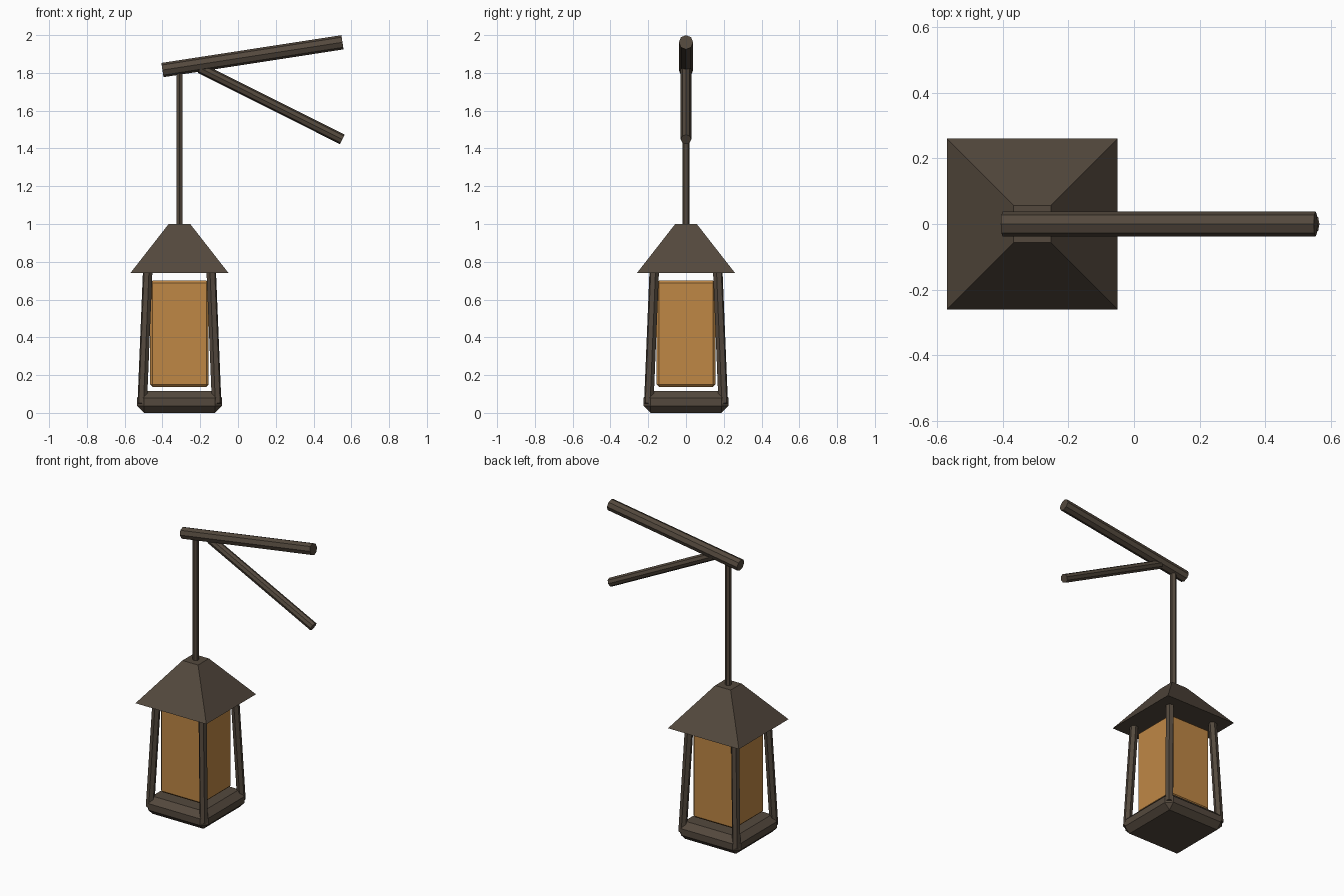
import bpy, bmesh, math
from mathutils import Vector, Matrix

if "Cube" in bpy.data.objects:
    bpy.data.objects.remove(bpy.data.objects["Cube"])

LX = -0.31  # lantern axis


def material(name, rgb):
    m = bpy.data.materials.new(name)
    m.diffuse_color = (*rgb, 1)
    m.use_nodes = True
    m.node_tree.nodes["Principled BSDF"].inputs["Base Color"].default_value = m.diffuse_color
    return m


WOOD = material("dark_brown", (0.088, 0.066, 0.047))
GLOW = material("amber", (0.52, 0.245, 0.06))


def finish(name, bm, mat):
    bmesh.ops.recalc_face_normals(bm, faces=bm.faces)
    me = bpy.data.meshes.new(name)
    bm.to_mesh(me)
    bm.free()
    me.materials.append(mat)
    ob = bpy.data.objects.new(name, me)
    bpy.context.collection.objects.link(ob)
    return ob


def rod(name, a, b, r, sides, spin=0.0):
    """Straight faceted bar from a to b."""
    a, b = Vector(a), Vector(b)
    d = b - a
    bm = bmesh.new()
    mat = (Matrix.Translation((a + b) / 2)
           @ d.to_track_quat('Z', 'Y').to_matrix().to_4x4()
           @ Matrix.Rotation(spin, 4, 'Z'))
    bmesh.ops.create_cone(bm, cap_ends=True, segments=sides, radius1=r,
                          radius2=r, depth=d.length, matrix=mat)
    return finish(name, bm, WOOD)


def chamfered_box(name, half, z0, z1, bevel, mat):
    bm = bmesh.new()
    bmesh.ops.create_cube(bm, size=1, matrix=Matrix.Translation((LX, 0, (z0 + z1) / 2))
                          @ Matrix.Diagonal((2 * half, 2 * half, z1 - z0, 1)))
    bmesh.ops.bevel(bm, geom=bm.edges[:], offset=bevel, segments=1,
                    affect='EDGES', profile=0.5)
    return finish(name, bm, mat)


# Base and glowing glass block
chamfered_box("base", 0.225, 0.0, 0.117, 0.037, WOOD)
chamfered_box("glass", 0.155, 0.137, 0.70, 0.013, GLOW)

# Roof: truncated pyramid
bm = bmesh.new()
bmesh.ops.create_cone(bm, cap_ends=True, segments=4, radius1=0.26 * math.sqrt(2),
                      radius2=0.057 * math.sqrt(2), depth=0.26,
                      matrix=Matrix.Translation((LX, 0, 0.87))
                      @ Matrix.Rotation(math.pi / 4, 4, 'Z'))
finish("roof", bm, WOOD)

# Four corner posts leaning inward
for i, (sx, sy) in enumerate([(-1, -1), (1, -1), (1, 1), (-1, 1)]):
    rod(f"post_{i + 1}", (LX + sx * 0.197, sy * 0.197, 0.05),
        (LX + sx * 0.167, sy * 0.167, 0.78), 0.026, 6)

# Hanging rod, beam and diagonal brace
rod("hanging_rod", (LX, 0, 0.98), (LX, 0, 1.82), 0.019, 6)
rod("beam", (-0.40, 0, 1.815), (0.553, 0, 1.962), 0.038, 8)
rod("brace", (-0.20, 0, 1.825), (0.552, 0, 1.448), 0.028, 8)
